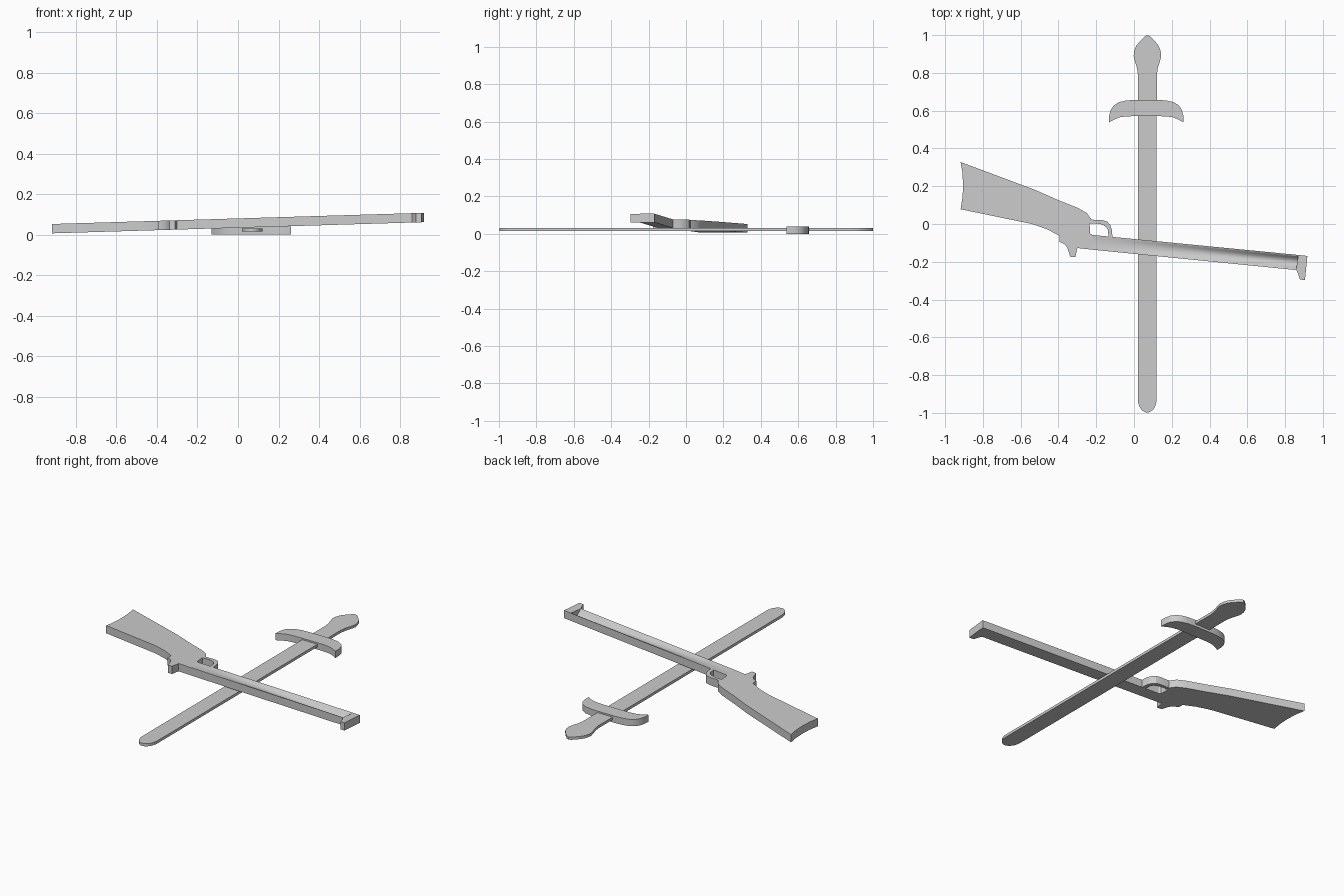
import bpy, bmesh, math

if "Cube" in bpy.data.objects:
    bpy.data.objects.remove(bpy.data.objects["Cube"])

def tilt(x):
    return 0.034 + 0.03 * x      # underside height of the leaning gun

GUN_T = 0.046

def finish(name, bm):
    bmesh.ops.recalc_face_normals(bm, faces=bm.faces)
    me = bpy.data.meshes.new(name)
    bm.to_mesh(me)
    bm.free()
    ob = bpy.data.objects.new(name, me)
    bpy.context.collection.objects.link(ob)
    bpy.ops.object.select_all(action='DESELECT')
    ob.select_set(True)
    bpy.context.view_layer.objects.active = ob
    bpy.ops.object.shade_smooth_by_angle(angle=math.radians(30))
    return ob

def plate(name, pts, bottom, thick):
    """Flat outline extruded upward; bottom is a function of x."""
    bm = bmesh.new()
    lo = [bm.verts.new((x, y, bottom(x))) for x, y in pts]
    hi = [bm.verts.new((x, y, bottom(x) + thick)) for x, y in pts]
    bm.faces.new(lo[::-1])
    bm.faces.new(hi)
    n = len(pts)
    for i in range(n):
        j = (i + 1) % n
        bm.faces.new((lo[i], lo[j], hi[j], hi[i]))
    return finish(name, bm)

def mirrored(half, cx):
    """Half outline (offset from axis, y) mirrored about x = cx."""
    right = [(cx + d, y) for d, y in half]
    left = [(cx - d, y) for d, y in reversed(half) if d > 1e-6]
    return right + left

# sword blade with rounded tip
tip = [(0.05 * math.sin(a), -0.925 - 0.073 * math.cos(a))
       for a in [math.pi / 2 * i / 8 for i in range(9)]]
plate("sword_blade", mirrored(tip + [(0.05, 0.60)], 0.07), lambda x: 0.015, 0.016)

# grip flaring into a pointed pommel
grip = [(0.05, 0.62), (0.05, 0.79), (0.055, 0.825), (0.066, 0.86), (0.073, 0.89),
        (0.07, 0.915), (0.06, 0.943), (0.038, 0.97), (0.015, 0.993), (0, 1.0)]
plate("sword_grip", mirrored(grip, 0.071), lambda x: 0.015, 0.016)

# curved cross guard
guard = [(0.05, 0.571), (0.105, 0.57), (0.14, 0.565), (0.17, 0.553), (0.197, 0.538),
         (0.196, 0.575), (0.188, 0.605), (0.172, 0.628), (0.145, 0.645),
         (0.105, 0.654), (0.06, 0.657)]
plate("sword_guard", mirrored(guard, 0.065), lambda x: 0.0, 0.04)

# gun stock with lock and hammer spur
stock = [(-0.918, 0.328), (-0.908, 0.27), (-0.905, 0.2), (-0.908, 0.14), (-0.918, 0.078),
         (-0.54, 0.0), (-0.46, -0.028), (-0.394, -0.063), (-0.394, -0.095),
         (-0.367, -0.107), (-0.352, -0.127), (-0.345, -0.15), (-0.338, -0.173),
         (-0.31, -0.176), (-0.305, -0.15), (-0.30, -0.127), (-0.22, -0.136),
         (-0.22, -0.058), (-0.232, -0.05), (-0.235, 0.0), (-0.226, 0.024),
         (-0.25, 0.058), (-0.295, 0.084), (-0.395, 0.124), (-0.527, 0.182)]
plate("gun_stock", stock[::-1], tilt, GUN_T)

# trigger guard loop
loop = [(-0.236, 0.003), (-0.2, 0.004), (-0.168, -0.003), (-0.148, -0.015),
        (-0.138, -0.032), (-0.135, -0.07), (-0.114, -0.07), (-0.117, -0.03),
        (-0.126, -0.005), (-0.142, 0.013), (-0.17, 0.021), (-0.228, 0.023)]
plate("trigger_guard", loop, tilt, GUN_T)

# barrel: lofted section whose top trough deepens toward the muzzle
bm = bmesh.new()
rings = []
for s in range(9):
    t = s / 8
    x = -0.22 + t * 1.09
    top = -0.058 - 0.106 * t
    bot = -0.136 - 0.109 * t
    ring = [(bot, 0), (top, 0)]
    for k in range(13):
        u = k / 12
        v = max(0.0, 1 - ((u - 0.5) / 0.44) ** 2)
        ring.append((top + (bot - top) * u, GUN_T - 0.03 * t * v))
    rings.append([bm.verts.new((x, y, tilt(x) + z)) for y, z in ring])
for a, b in zip(rings, rings[1:]):
    for i in range(len(a)):
        j = (i + 1) % len(a)
        bm.faces.new((a[i], a[j], b[j], b[i]))
bm.faces.new(rings[0])
bm.faces.new(rings[-1][::-1])
finish("gun_barrel", bm)

# muzzle block with front sight
sight = [(0.87, -0.164), (0.858, -0.243), (0.868, -0.262), (0.878, -0.294),
         (0.905, -0.297), (0.918, -0.169)]
plate("muzzle_sight", sight, tilt, GUN_T)
